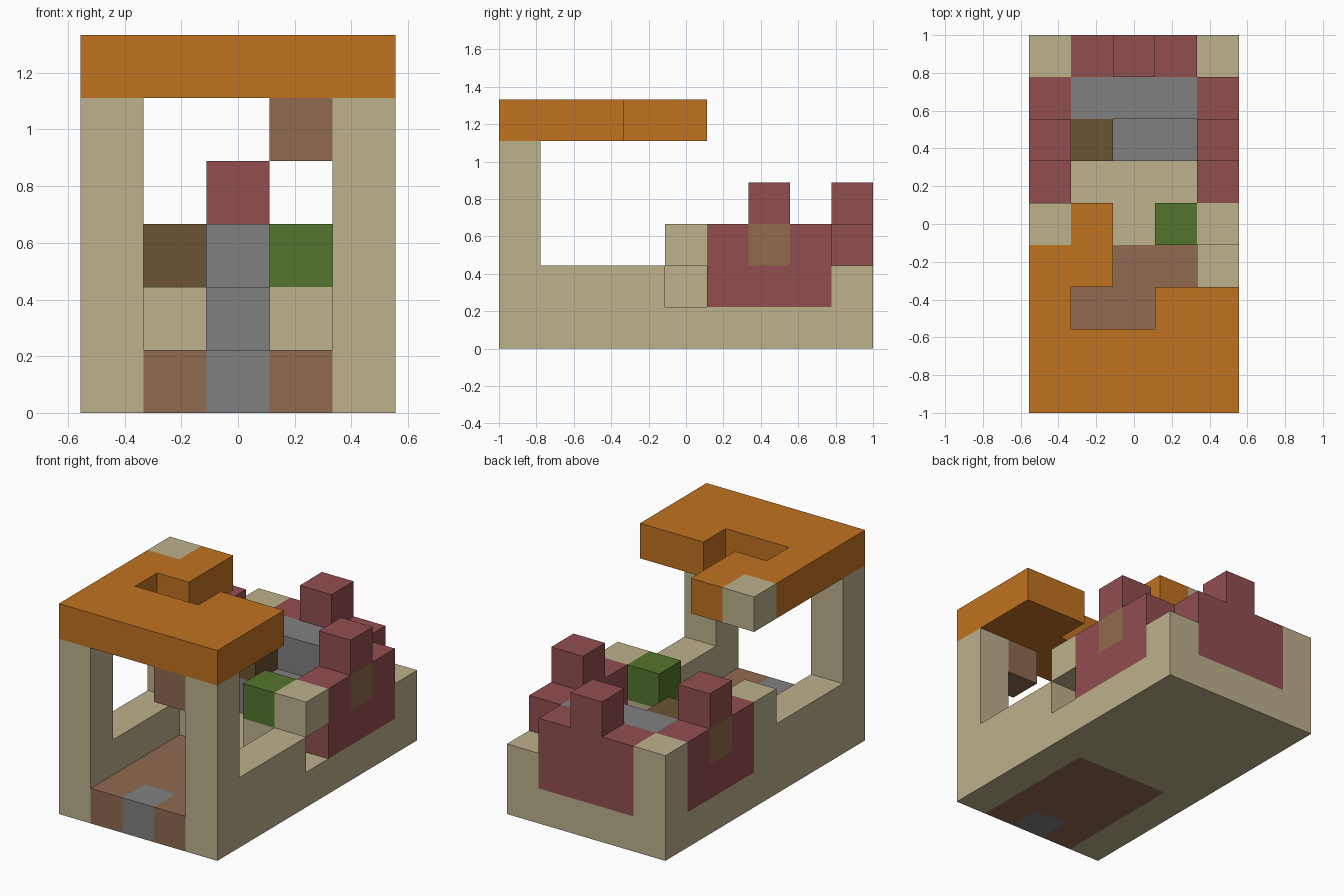
import bpy, bmesh
from mathutils import Vector

if "Cube" in bpy.data.objects:
    bpy.data.objects.remove(bpy.data.objects["Cube"], do_unlink=True)

CELL = 2 / 9
ORIGIN = Vector((-2.5, -4.5, 0))


def linear(c):
    c /= 255
    return c / 12.92 if c <= 0.04045 else ((c + 0.055) / 1.055) ** 2.4


def make_material(name, rgb):
    mat = bpy.data.materials.new(name)
    mat.use_nodes = True
    colour = (*[linear(c) for c in rgb], 1)
    mat.diffuse_color = colour
    bsdf = mat.node_tree.nodes["Principled BSDF"]
    bsdf.inputs["Base Color"].default_value = colour
    bsdf.inputs["Roughness"].default_value = 0.9
    return mat


tan = make_material("tan", (189, 178, 140))
orange = make_material("orange", (192, 114, 32))
red = make_material("dull red", (145, 78, 80))
grey = make_material("grey", (128, 128, 128))
green = make_material("green", (83, 117, 45))
brown = make_material("brown", (143, 106, 80))
dark_brown = make_material("dark brown", (107, 83, 52))
olive = make_material("olive brown", (144, 108, 75))

cells = {}   # grid cell -> part name
parts = {}   # part name -> material


def block(name, material, x, y, z):
    """Fill an inclusive range of grid cells; later blocks replace earlier."""
    parts[name] = material
    span = [r if isinstance(r, tuple) else (r, r) for r in (x, y, z)]
    for i in range(span[0][0], span[0][1] + 1):
        for j in range(span[1][0], span[1][1] + 1):
            for k in range(span[2][0], span[2][1] + 1):
                cells[i, j, k] = name


# Base and porch floor
block("base", tan, (0, 4), (0, 8), 0)
block("porch_floor", brown, (1, 3), (0, 3), 0)
block("door_step", grey, 2, 0, 0)

# Both sides: front pillar, low wall, red wall with a tower and an inlay
for side, x in (("right", 0), ("left", 4)):
    block(side + "_pillar", tan, x, 0, (1, 4))
    block(side + "_low_wall", tan, x, (1, 3), 1)
    block(side + "_wall_end", tan, x, 4, 2)
    block(side + "_red_wall", red, x, (5, 7), (1, 2))
    block(side + "_tower", red, x, 6, 3)
    block(side + "_inlay", olive, x, 6, 2)
    block(side + "_back_corner", tan, x, 8, 1)
block("right_wall_end", tan, 0, 4, (1, 2))
block("right_back_corner", tan, 0, 8, (1, 2))

# Back wall and its tower
block("back_wall", red, (1, 3), 8, (1, 2))
block("back_tower", red, 2, 8, 3)

# Inner steps and blocks
block("inner_step", grey, (1, 3), 6, 1)
block("inner_ledge", grey, (1, 3), 7, (1, 2))
block("dark_block", dark_brown, 1, 6, 2)
for side, x in (("right", 1), ("left", 3)):
    block(side + "_divider", tan, x, 4, 1)
block("green_block", green, 3, 4, 2)

# Roof with a stepped opening, and the block hanging below it
block("roof", orange, (0, 4), (0, 1), 5)
block("roof", orange, 0, (2, 3), 5)
block("roof", orange, (3, 4), 2, 5)
block("roof", orange, 1, (3, 4), 5)
block("roof_corner", tan, 0, 4, 5)
block("hanging_block", brown, 3, 0, 4)


def build_part(name, material):
    """Make one mesh from the exposed faces of a part's cells."""
    bm = bmesh.new()
    for cell, owner in cells.items():
        if owner != name:
            continue
        centre = Vector(cell) + Vector((0.5, 0.5, 0.5))
        for axis in range(3):
            for sign in (-1, 1):
                n = Vector((0, 0, 0))
                n[axis] = sign
                if tuple(int(a + b) for a, b in zip(cell, n)) in cells:
                    continue
                u = Vector((0, 0, 0))
                u[(axis + 1) % 3] = 0.5
                v = n.cross(u)
                mid = centre + n * 0.5 + ORIGIN
                corners = (mid - u - v, mid + u - v, mid + u + v, mid - u + v)
                bm.faces.new([bm.verts.new(c * CELL) for c in corners])
    bmesh.ops.remove_doubles(bm, verts=bm.verts, dist=0.0001)
    bmesh.ops.dissolve_limit(bm, angle_limit=0.01, verts=bm.verts, edges=bm.edges)
    mesh = bpy.data.meshes.new(name)
    bm.to_mesh(mesh)
    bm.free()
    mesh.materials.append(material)
    bpy.context.scene.collection.objects.link(bpy.data.objects.new(name, mesh))


for part, mat in parts.items():
    build_part(part, mat)
